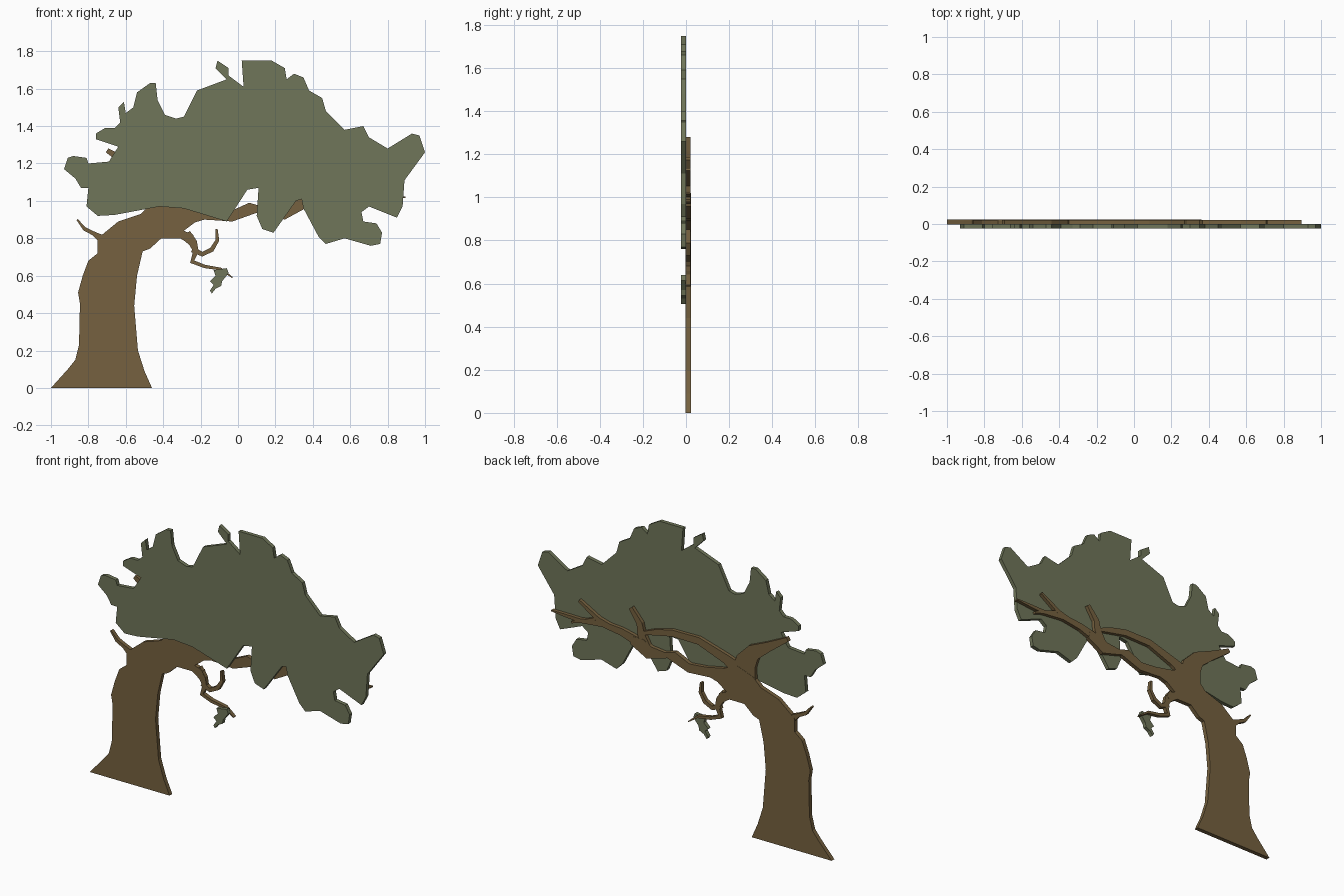
import bpy, bmesh
from mathutils import Vector


def material(name, rgb):
    m = bpy.data.materials.new(name)
    m.diffuse_color = (*rgb, 1)
    return m


BARK = material("bark", (0.18, 0.12, 0.05))
LEAF = material("leaf_green", (0.16, 0.18, 0.10))


def slab(name, outline, y0, y1, mat):
    """Flat cut-out: an x-z outline given thickness from y0 to y1."""
    bm = bmesh.new()
    face = bm.faces.new([bm.verts.new((x, y0, z)) for x, z in outline])
    ext = bmesh.ops.extrude_face_region(bm, geom=[face])
    verts = [v for v in ext["geom"] if isinstance(v, bmesh.types.BMVert)]
    bmesh.ops.translate(bm, verts=verts, vec=(0, y1 - y0, 0))
    bmesh.ops.recalc_face_normals(bm, faces=bm.faces)
    bmesh.ops.triangulate(bm, faces=[f for f in bm.faces if len(f.verts) > 4])
    me = bpy.data.meshes.new(name)
    bm.to_mesh(me)
    bm.free()
    me.materials.append(mat)
    ob = bpy.data.objects.new(name, me)
    bpy.context.collection.objects.link(ob)
    return ob


def branch(name, path):
    """Tapered flat branch along (x, z, width) points."""
    pts = [Vector(p[:2]) for p in path]
    left, right = [], []
    for i, p in enumerate(pts):
        d = (pts[min(i + 1, len(pts) - 1)] - pts[max(i - 1, 0)]).normalized()
        n = Vector((-d.y, d.x)) * path[i][2] / 2
        left.append(p + n)
        right.append(p - n)
    slab(name, left + right[::-1], -0.002, 0.022, BARK)


# Trunk with the root of the leaning main limb
trunk = [(-1, 0), (-.91, .10), (-.87, .15), (-.85, .23), (-.845, .45), (-.855, .51),
         (-.83, .60), (-.80, .68), (-.75, .72), (-.75, .80), (-.64, .89), (-.52, .93),
         (-.47, .98), (-.36, 1.02), (-.27, .98), (-.15, .955), (-.04, .945), (.06, .99),
         (.13, .97), (.22, .98), (.27, 1.01), (.35, 1.01), (.36, .96), (.25, .90),
         (.11, .94), (-.03, .89), (-.10, .895), (-.18, .90), (-.23, .885), (-.29, .84),
         (-.24, .82), (-.23, .79), (-.26, .77), (-.31, .80), (-.41, .80), (-.47, .745),
         (-.51, .73), (-.54, .60), (-.555, .44), (-.535, .20), (-.5, .09), (-.46, 0)]
slab("trunk", trunk, -.003, .023, BARK)

# Boughs and twigs
branch("limb_end", [(.30, .98, .06), (.42, 1.015, .045), (.55, 1.03, .035),
                    (.70, 1.01, .025), (.80, 1.015, .018), (.895, 1.02, .008)])
branch("limb_upright", [(.25, .96, .06), (.29, 1.04, .05), (.30, 1.10, .04), (.36, 1.18, .025)])
branch("limb_fork", [(.50, 1.025, .035), (.58, 1.05, .03), (.71, 1.13, .015)])
branch("limb_twig", [(.60, 1.045, .02), (.66, 1.02, .02), (.76, .985, .012)])
branch("upper_bough", [(-.40, .98, .10), (-.28, 1.04, .06), (-.10, 1.10, .045),
                       (.08, 1.10, .04), (.19, 1.075, .035), (.27, 1.05, .02)])
branch("left_bough", [(-.40, .95, .17), (-.42, 1.06, .13), (-.47, 1.13, .09),
                      (-.57, 1.19, .055), (-.70, 1.27, .025)])
branch("side_twig", [(-.72, .79, .05), (-.77, .825, .022), (-.82, .85, .02), (-.86, .90, .008)])
branch("hanging_twig", [(-.28, .82, .06), (-.24, .775, .045), (-.225, .73, .03), (-.245, .675, .025),
                        (-.18, .65, .018), (-.09, .635, .015), (-.03, .59, .006)])
branch("hooked_twig", [(-.245, .74, .03), (-.19, .715, .025), (-.14, .74, .025),
                       (-.11, .79, .02), (-.115, .85, .012)])

# Leafy crown
crown = [(-.93, 1.17), (-.91, 1.23), (-.88, 1.24), (-.81, 1.23), (-.80, 1.20), (-.69, 1.21),
         (-.64, 1.29), (-.76, 1.33), (-.76, 1.36), (-.71, 1.39), (-.66, 1.39), (-.63, 1.42),
         (-.64, 1.50), (-.61, 1.53), (-.60, 1.47), (-.56, 1.50), (-.54, 1.58), (-.47, 1.63),
         (-.44, 1.63), (-.43, 1.54), (-.39, 1.46), (-.33, 1.44), (-.29, 1.45), (-.22, 1.59),
         (-.06, 1.65), (-.12, 1.71), (-.11, 1.75), (-.05, 1.71), (-.05, 1.67), (.03, 1.61),
         (.02, 1.75), (.18, 1.75), (.25, 1.71), (.26, 1.65), (.30, 1.68), (.35, 1.66),
         (.38, 1.59), (.45, 1.55), (.47, 1.48), (.57, 1.38), (.67, 1.40), (.70, 1.34),
         (.80, 1.28), (.93, 1.36), (.97, 1.35), (1, 1.26), (.89, 1.11), (.88, .97),
         (.85, .91), (.70, .97), (.66, .94), (.67, .89), (.74, .88), (.77, .83),
         (.76, .77), (.71, .76), (.57, .80), (.47, .77), (.43, .81), (.35, .96),
         (.34, 1.01), (.31, 1.0), (.19, .83), (.13, .85), (.10, .92), (.11, 1.07),
         (.05, 1.06), (-.06, .89), (-.29, .96), (-.42, .97), (-.66, .925), (-.75, .92),
         (-.81, .97), (-.80, 1.07)]
crown += [(-.84, 1.07), (-.87, 1.12)]
slab("crown", crown, -.023, .001, LEAF)

# Small leaf spray on the hanging twig
leaf = [(-.13, .63), (-.06, .64), (-.05, .615), (-.085, .57), (-.09, .545), (-.12, .53),
        (-.14, .505), (-.15, .52), (-.13, .55), (-.15, .57), (-.12, .60)]
slab("leaf_spray", leaf, -.023, .001, LEAF)
